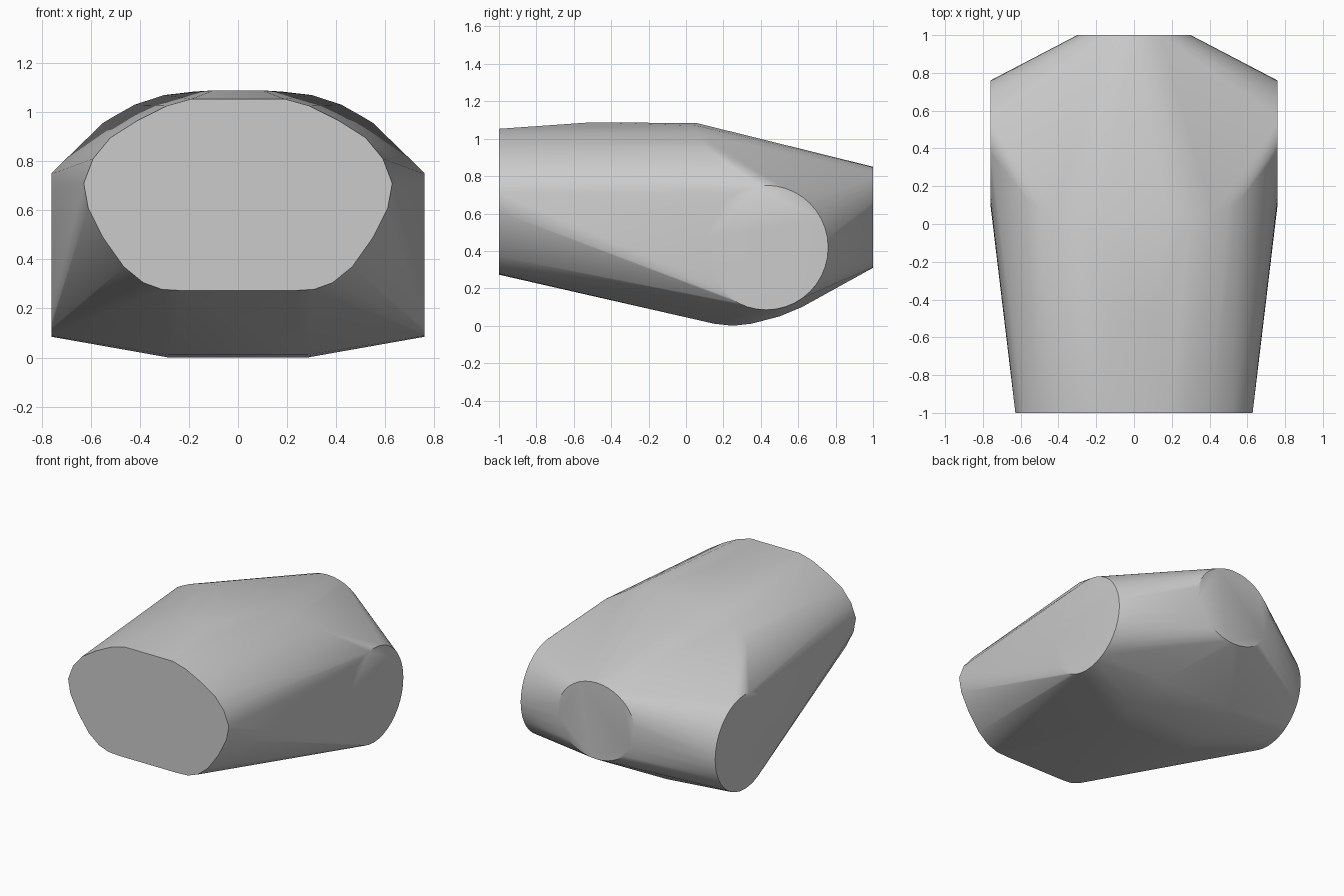
import bpy
import bmesh
import math

cube = bpy.data.objects.get("Cube")
if cube:
    bpy.data.objects.remove(cube, do_unlink=True)

grey = bpy.data.materials.new("plain grey")
grey.use_nodes = True
grey.diffuse_color = (0.6, 0.6, 0.6, 1)
grey.node_tree.nodes["Principled BSDF"].inputs["Base Color"].default_value = (0.6, 0.6, 0.6, 1)

# Half outlines, mirrored across x
front_outline = [(0.19, 1.053), (0.29, 1.025), (0.41, 0.965), (0.52, 0.895),
                 (0.59, 0.81), (0.628, 0.71), (0.61, 0.61), (0.55, 0.49),
                 (0.465, 0.37), (0.385, 0.305), (0.31, 0.278), (0.23, 0.273)]
top_ridge = [(0.18, 1.083), (0.3, 1.069), (0.42, 1.03), (0.5, 0.985), (0.55, 0.955)]
belly_curve = [(0.05, 0.036), (0.15, 0.011), (0.25, 0.0), (0.35, 0.011),
               (0.5, 0.05), (0.62, 0.1)]

half = [(x, -1, z) for x, z in front_outline]
half += [(x, 0.06 + 0.4 * max(0, x - 0.42), z) for x, z in top_ridge]
half += [(0.1, -0.5, 1.088)]
half += [(0.28, y, z) for y, z in belly_curve]

# Round flat discs on the sides and an oval disc at the back
STEPS = 40
for i in range(STEPS):
    a = math.tau * i / STEPS
    c, s = math.cos(a), math.sin(a)
    half.append((0.76, 0.43 + 0.33 * c, 0.418 + 0.333 * s))
    if c > -0.01:
        half.append((0.3 * c, 1, 0.58 + 0.27 * s))

# Stretch one convex skin over all the outlines
bm = bmesh.new()
for side in (1, -1):
    for x, y, z in half:
        bm.verts.new((side * x, y, z))
bmesh.ops.remove_doubles(bm, verts=bm.verts[:], dist=0.002)
hull = bmesh.ops.convex_hull(bm, input=bm.verts[:], use_existing_faces=False)
loose = {g for g in hull["geom_interior"] + hull["geom_unused"]
         if isinstance(g, bmesh.types.BMVert)}
bmesh.ops.delete(bm, geom=list(loose), context="VERTS")
bmesh.ops.dissolve_limit(bm, angle_limit=math.radians(0.5),
                         verts=bm.verts[:], edges=bm.edges[:])
bmesh.ops.recalc_face_normals(bm, faces=bm.faces[:])

mesh = bpy.data.meshes.new("convex_body")
bm.to_mesh(mesh)
bm.free()
mesh.materials.append(grey)
body = bpy.data.objects.new("convex_body", mesh)
bpy.context.collection.objects.link(body)

bpy.ops.object.select_all(action="DESELECT")
body.select_set(True)
bpy.context.view_layer.objects.active = body
bpy.ops.object.shade_smooth_by_angle(angle=math.radians(30))
